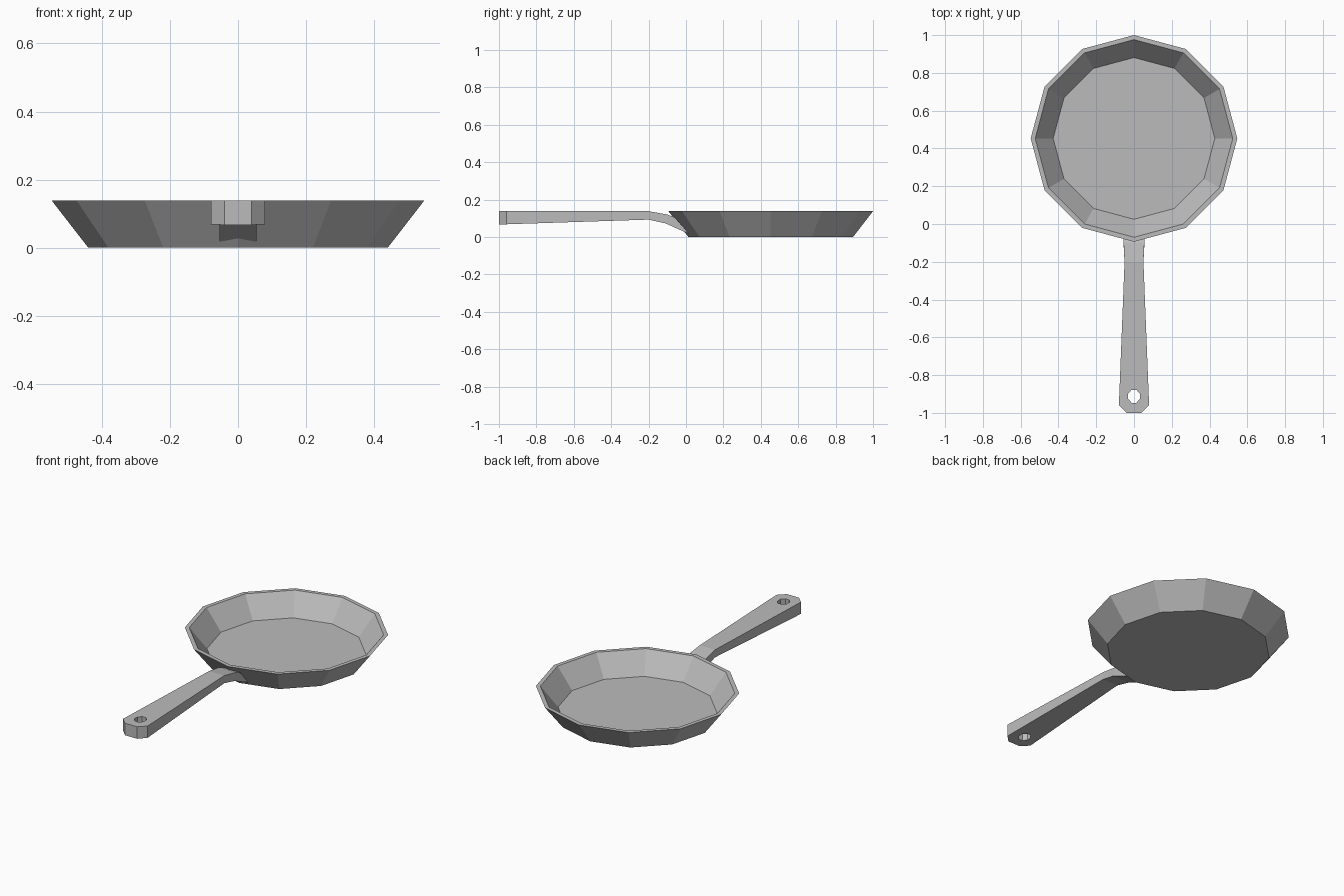
import bpy, bmesh, math

cube = bpy.data.objects.get("Cube")
if cube:
    bpy.data.objects.remove(cube)

metal = bpy.data.materials.new("grey metal")
metal.use_nodes = True
colour = (0.5, 0.5, 0.5, 1)
metal.diffuse_color = colour
metal.node_tree.nodes["Principled BSDF"].inputs["Base Color"].default_value = colour


def add_object(name, bm):
    bmesh.ops.recalc_face_normals(bm, faces=bm.faces)
    mesh = bpy.data.meshes.new(name)
    bm.to_mesh(mesh)
    bm.free()
    mesh.materials.append(metal)
    obj = bpy.data.objects.new(name, mesh)
    bpy.context.collection.objects.link(obj)
    return obj


def loft(name, rings):
    """Skin closed rings of points and cap both ends."""
    bm = bmesh.new()
    loops = [[bm.verts.new(p) for p in ring] for ring in rings]
    for a, b in zip(loops, loops[1:]):
        for i in range(len(a)):
            j = (i + 1) % len(a)
            bm.faces.new((a[i], a[j], b[j], b[i]))
    bm.faces.new(loops[0][::-1])
    bm.faces.new(loops[-1])
    return add_object(name, bm)


def circle(radius, z, sides, y, turn=0.0, stretch=1.0):
    angles = [math.tau * i / sides + turn for i in range(sides)]
    return [(radius * math.cos(a), y + stretch * radius * math.sin(a), z) for a in angles]


# Pan bowl: underside, outer wall, rim, inner wall, floor
bowl_profile = [(0.44, 0), (0.547, 0.138), (0.523, 0.138), (0.428, 0.018)]
loft("pan_bowl", [circle(r, z, 12, 0.453) for r, z in bowl_profile])

# Handle: half width, then y and z of the underside and of the top
stations = [
    (0.04, -1.0, 0.067, -1.0, 0.138),
    (0.08, -0.96, 0.068, -0.96, 0.138),
    (0.05, -0.2, 0.093, -0.2, 0.138),
    (0.055, -0.11, 0.073, -0.1, 0.12),
    (0.055, 0.017, 0.016, -0.06, 0.105),
]
handle = loft("handle", [
    [(-w, yb, zb), (w, yb, zb), (w, yt, zt), (-w, yt, zt)]
    for w, yb, zb, yt, zt in stations
])

# Hanging hole near the handle end
cutter = loft("hole_cutter", [
    circle(0.033, z, 8, -0.912, math.pi / 8, 1.13) for z in (0, 0.3)
])
cutter.hide_render = True
hole = handle.modifiers.new("hanging hole", "BOOLEAN")
hole.operation = "DIFFERENCE"
hole.solver = "EXACT"
hole.object = cutter
bpy.context.view_layer.objects.active = handle
bpy.ops.object.modifier_apply(modifier=hole.name)
bpy.data.objects.remove(cutter)
